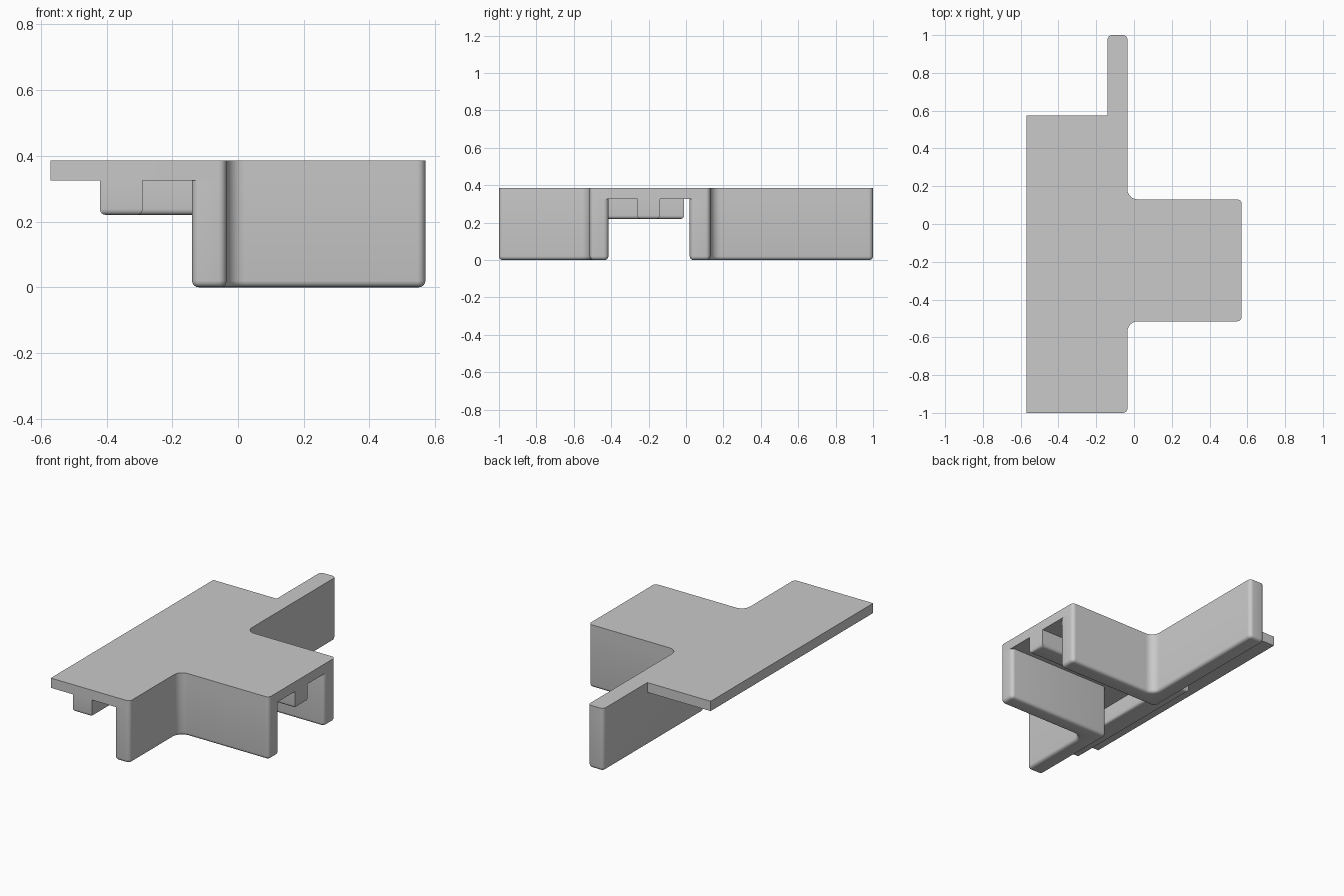
import bpy, bmesh
from math import cos, sin, pi
from mathutils import Vector

if "Cube" in bpy.data.objects:
    bpy.data.objects.remove(bpy.data.objects["Cube"])

# One grey plastic
grey = bpy.data.materials.new("grey plastic")
grey.use_nodes = True
colour = (0.585, 0.585, 0.585, 1)
grey.diffuse_color = colour
grey.node_tree.nodes["Principled BSDF"].inputs["Base Color"].default_value = colour

TOP, UNDER, RIB = 0.385, 0.325, 0.22   # plate top, plate underside, rib bottom
R, FILLET = 0.024, 0.055               # outer corner and inside corner radii


def rounded(points, steps=6):
    """Replace each (x, y, radius) square corner with a quadrant arc."""
    out = []
    for i, (x, y, r) in enumerate(points):
        p = Vector((x, y))
        if r == 0:
            out.append(p)
            continue
        a = (Vector(points[i - 1][:2]) - p).normalized() * r
        b = (Vector(points[(i + 1) % len(points)][:2]) - p).normalized() * r
        for k in range(steps + 1):
            t = pi / 2 * k / steps
            out.append(p + a * (1 - sin(t)) + b * (1 - cos(t)))
    return out


def slab(name, points, low, high, bevel=0):
    """Extrude an outline upward and round its bottom rim."""
    bm = bmesh.new()
    verts = [bm.verts.new((p.x, p.y, low)) for p in rounded(points)]
    base = bm.faces.new(verts)
    ext = bmesh.ops.extrude_face_region(bm, geom=[base], use_keep_orig=True)
    for v in ext["geom"]:
        if isinstance(v, bmesh.types.BMVert):
            v.co.z = high
    bmesh.ops.recalc_face_normals(bm, faces=bm.faces)
    if bevel:
        rim = [e for e in bm.edges if all(abs(v.co.z - low) < 1e-5 for v in e.verts)]
        bmesh.ops.bevel(bm, geom=rim, offset=bevel, segments=4, profile=0.5,
                        affect='EDGES')
    mesh = bpy.data.meshes.new(name)
    bm.to_mesh(mesh)
    bm.free()
    mesh.materials.append(grey)
    obj = bpy.data.objects.new(name, mesh)
    bpy.context.collection.objects.link(obj)
    bpy.ops.object.select_all(action='DESELECT')
    obj.select_set(True)
    bpy.context.view_layer.objects.active = obj
    bpy.ops.object.shade_smooth_by_angle(angle=0.6)


# Wall lines shared by the plate and the walls
LEFT, INNER, OUTER, END = -0.57, -0.14, -0.035, 0.57
BACK, FRONT = 0.13, -0.515

# Top plate: long panel, side arm and rear strip
slab("top_plate", [
    (LEFT, -1, 0), (OUTER, -1, R), (OUTER, FRONT, FILLET), (END, FRONT, R),
    (END, BACK, R), (OUTER, BACK, FILLET), (OUTER, 1, R), (INNER, 1, R),
    (INNER, 0.575, 0), (LEFT, 0.575, 0)], UNDER, TOP)

# Two L-shaped walls: along the panel edge, then out along the arm
for name, tip, face, inside in (("front_wall", -1, FRONT, -0.415),
                                ("back_wall", 1, BACK, 0.02)):
    slab(name, [
        (INNER, tip, R), (OUTER, tip, R), (OUTER, face, FILLET), (END, face, R),
        (END, inside, R), (INNER, inside, R)], 0, UNDER, 0.02)


# Ribs under the plate
def rib(name, x0, x1, y0, y1):
    slab(name, [(x0, y0, 0), (x1, y0, 0), (x1, y1, 0), (x0, y1, 0)],
         RIB, UNDER, 0.018)


rib("long_rib", -0.42, -0.29, -1, -0.01)
rib("cross_rib", -0.33, END, -0.26, -0.14)
